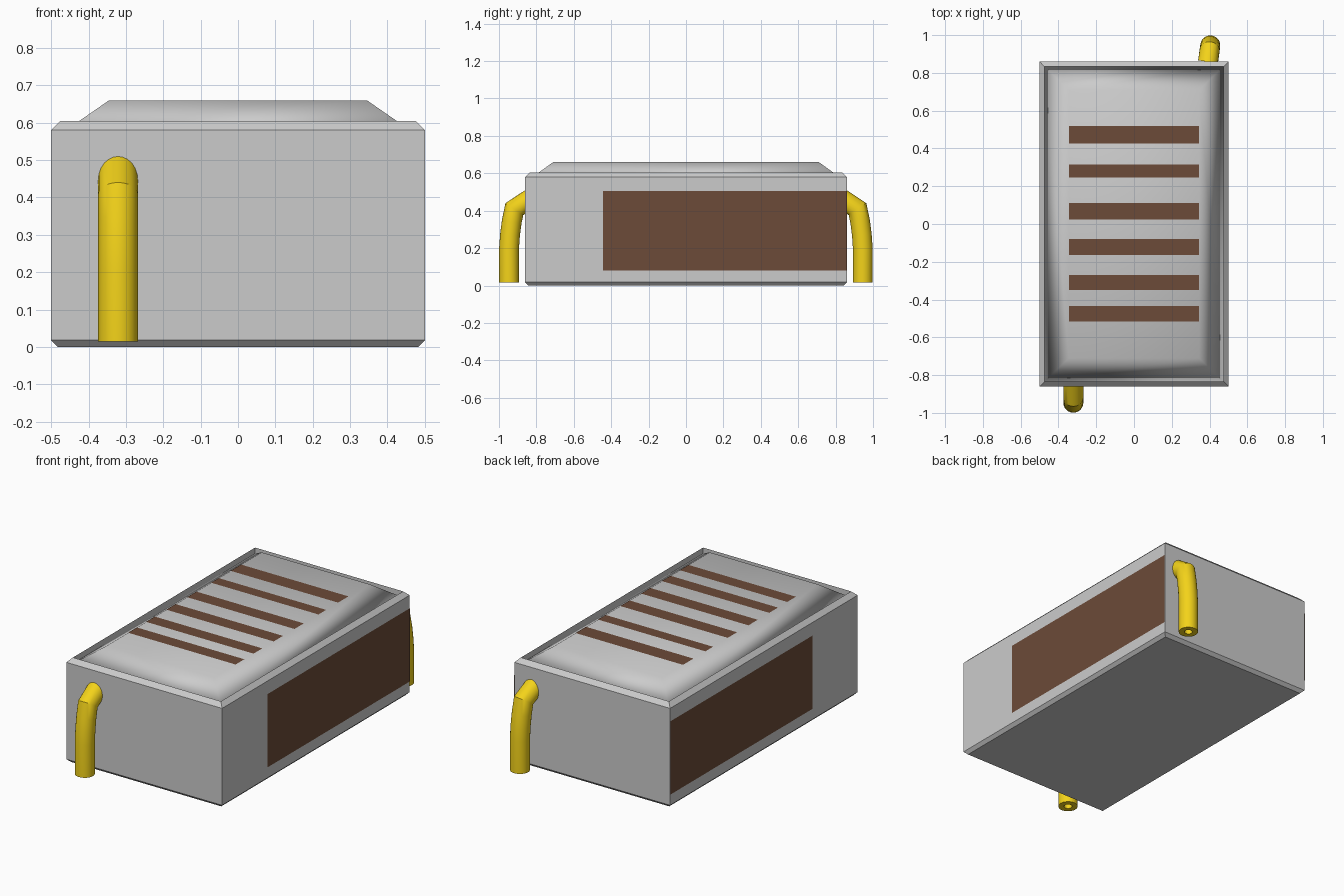
import bpy, bmesh
from math import cos, sin, pi, radians
from mathutils import Vector, Matrix

if "Cube" in bpy.data.objects:
    bpy.data.objects.remove(bpy.data.objects["Cube"])


def material(name, color):
    m = bpy.data.materials.new(name)
    m.diffuse_color = color
    m.use_nodes = True
    m.node_tree.nodes["Principled BSDF"].inputs["Base Color"].default_value = m.diffuse_color
    return m


BROWN = material("brown", (0.15, 0.07, 0.04, 1))
YELLOW = material("yellow", (0.9, 0.65, 0.01, 1))


def finish(bm, name, mat=None, smooth=False):
    bmesh.ops.recalc_face_normals(bm, faces=bm.faces[:])
    me = bpy.data.meshes.new(name)
    bm.to_mesh(me)
    bm.free()
    ob = bpy.data.objects.new(name, me)
    bpy.context.collection.objects.link(ob)
    if mat:
        me.materials.append(mat)
    if smooth:
        for p in me.polygons:
            p.use_smooth = True
    return ob


def bridge(bm, a, b):
    for i in range(len(a)):
        j = (i + 1) % len(a)
        bm.faces.new((a[i], a[j], b[j], b[i]))


def loft(name, levels, smooth=False):
    """Stack of centred rectangles (half x, half y, z), capped at both ends."""
    bm = bmesh.new()
    rings = [[bm.verts.new((sx * hx, sy * hy, z))
              for sx, sy in ((-1, -1), (1, -1), (1, 1), (-1, 1))]
             for hx, hy, z in levels]
    for a, b in zip(rings, rings[1:]):
        bridge(bm, a, b)
    bm.faces.new(rings[0])
    bm.faces.new(rings[-1])
    return finish(bm, name, None, smooth)


# Case with chamfered base and a raised bevelled rim around a shallow recess
loft("case", [(0.482, 0.842, 0), (0.5, 0.86, 0.018), (0.5, 0.86, 0.58),
              (0.475, 0.835, 0.605), (0.475, 0.835, 0.57)])

# Softly shaded lid rising out of the rim
loft("lid", [(0.475, 0.835, 0.57), (0.345, 0.71, 0.66)], smooth=True)


def flat_panel(name, corners):
    bm = bmesh.new()
    bm.faces.new([bm.verts.new(c) for c in corners])
    ob = finish(bm, name, BROWN)
    return ob


# Vent strips across the lid
for i, (y0, y1) in enumerate([(-0.515, -0.435), (-0.35, -0.27), (-0.165, -0.08),
                              (0.025, 0.11), (0.245, 0.315), (0.425, 0.52)]):
    x, z = 0.345, 0.6615
    flat_panel(f"vent_strip_{i + 1}", [(-x, y0, z), (x, y0, z), (x, y1, z), (-x, y1, z)])

# Grille panels on both long sides
for name, x in (("right_grille", 0.5015), ("left_grille", -0.5015)):
    c = [(x, -0.445, 0.08), (x, 0.86, 0.08), (x, 0.86, 0.505), (x, -0.445, 0.505)]
    flat_panel(name, c if x > 0 else c[::-1])


# Hollow bent pipe; path points are (distance from wall, height)
PATH = [Vector(p) for p in ((0.086, 0.015), (0.086, 0.2), (0.081, 0.27),
                            (0.072, 0.34), (0.058, 0.408), (-0.001, 0.447))]


def pipe(name, wall_point, angle, sides=24):
    bm = bmesh.new()
    outer, inner = [], []
    for i, p in enumerate(PATH):
        t_in = (p - PATH[max(i - 1, 0)]).normalized() if i else Vector((0, 1))
        t_out = (PATH[i + 1] - p).normalized() if i < len(PATH) - 1 else Vector((-1, 0))
        if i == len(PATH) - 1:
            m, stretch = Vector((0, 1)), 1 / abs(t_in.x)   # cut flush with the wall
        else:
            t = (t_in + t_out).normalized()
            m, stretch = Vector((t.y, -t.x)), 1 / t.dot(t_out)
        for r, rings in ((0.053, outer), (0.022, inner)):
            ring = []
            for k in range(sides):
                a = 2 * pi * k / sides
                q = p + m * (r * stretch * sin(a))
                ring.append(bm.verts.new((r * cos(a), -q.x, q.y)))
            rings.append(ring)
    for rings in (outer, inner):
        for a, b in zip(rings, rings[1:]):
            bridge(bm, a, b)
    bridge(bm, outer[0], inner[0])
    bridge(bm, outer[-1], inner[-1])
    bm.transform(Matrix.Translation(wall_point) @ Matrix.Rotation(angle, 4, 'Z'))
    ob = finish(bm, name, YELLOW)
    bpy.ops.object.select_all(action='DESELECT')
    ob.select_set(True)
    bpy.context.view_layer.objects.active = ob
    bpy.ops.object.shade_smooth_by_angle(angle=radians(35))


pipe("front_pipe", (-0.321, -0.86, 0), 0)
pipe("back_pipe", (0.392, 0.86, 0), radians(180 - 8))
